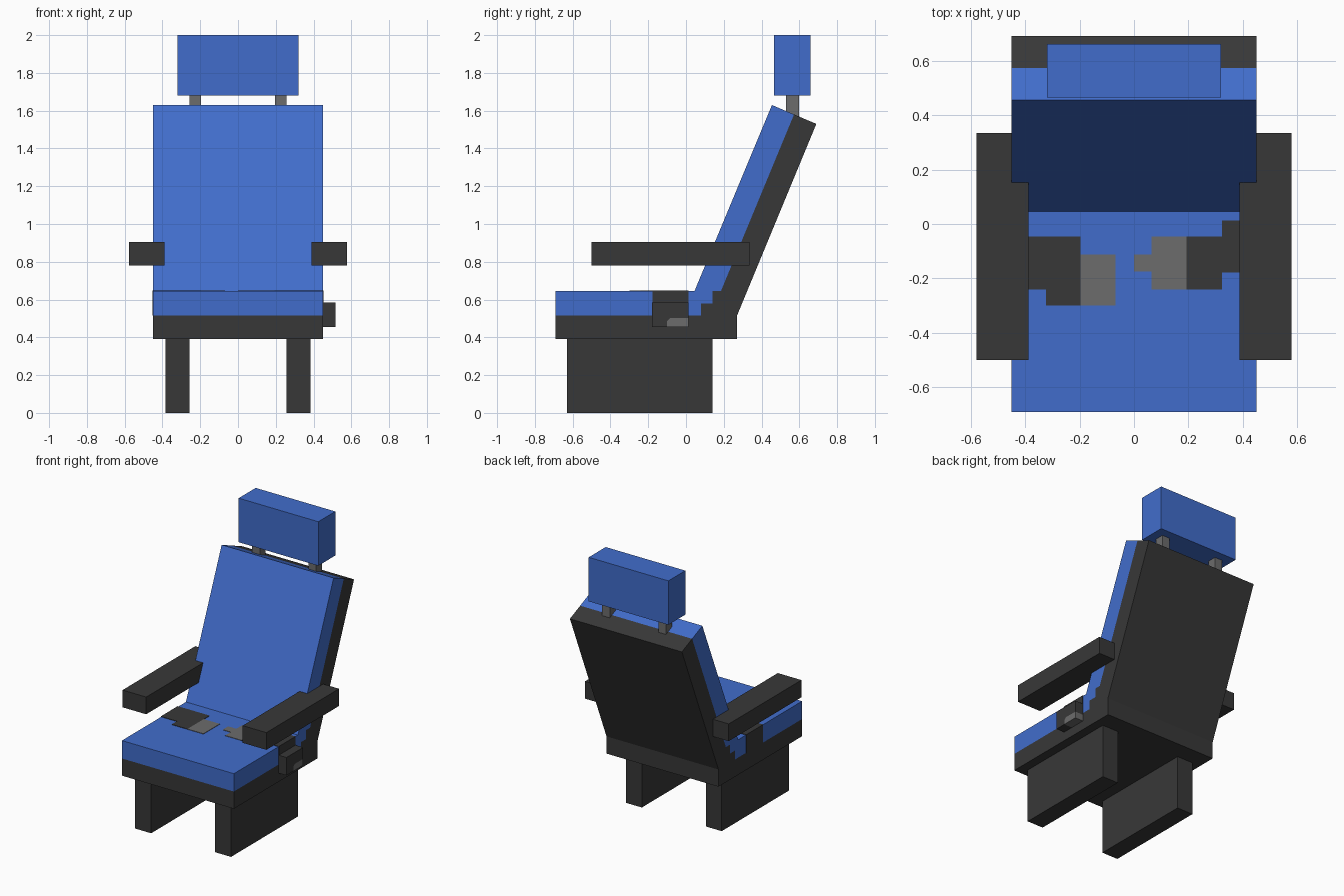
import bpy
import bmesh

cube = bpy.data.objects.get("Cube")
if cube:
    bpy.data.objects.remove(cube, do_unlink=True)


def material(name, rgb):
    m = bpy.data.materials.new(name)
    m.use_nodes = True
    m.diffuse_color = (*rgb, 1)
    bsdf = next(n for n in m.node_tree.nodes if n.type == 'BSDF_PRINCIPLED')
    bsdf.inputs["Base Color"].default_value = (*rgb, 1)
    bsdf.inputs["Roughness"].default_value = 0.8
    return m


BLUE = material("blue fabric", (0.053, 0.152, 0.600))
DARK = material("charcoal", (0.039, 0.039, 0.039))
GREY = material("grey metal", (0.150, 0.150, 0.150))


def extrude_x(name, profile, x0, x1, mat):
    """Extrude a closed (y, z) profile from x0 to x1."""
    bm = bmesh.new()
    face = bm.faces.new([bm.verts.new((x0, y, z)) for y, z in profile])
    ext = bmesh.ops.extrude_face_region(bm, geom=[face])
    verts = [v for v in ext["geom"] if isinstance(v, bmesh.types.BMVert)]
    bmesh.ops.translate(bm, verts=verts, vec=(x1 - x0, 0, 0))
    bmesh.ops.recalc_face_normals(bm, faces=bm.faces)
    mesh = bpy.data.meshes.new(name)
    bm.to_mesh(mesh)
    bm.free()
    mesh.materials.append(mat)
    obj = bpy.data.objects.new(name, mesh)
    bpy.context.scene.collection.objects.link(obj)
    return obj


def box(name, x, y, z, mat):
    return extrude_x(name, [(y[0], z[0]), (y[1], z[0]), (y[1], z[1]), (y[0], z[1])],
                     x[0], x[1], mat)


W = 0.45          # half width of the seat
SEAT_Z = 0.645    # top of the seat cushion
T = 0.003         # thickness of the flat belt pieces

# Stepped joint where the cushions meet the frame
steps = [(0.08, 0.515), (0.08, 0.58), (0.14, 0.58), (0.14, SEAT_Z)]
frame_front = [(0.185, SEAT_Z), (0.572, 1.58)]

# Shell: seat pan and reclined back in one profile
extrude_x("seat_frame",
          [(-0.69, 0.39), (0.27, 0.39), (0.27, 0.515), (0.69, 1.53)]
          + frame_front[::-1] + steps[::-1] + [(-0.69, 0.515)], -W, W, DARK)

# Cushions
extrude_x("seat_cushion", [(-0.69, 0.515)] + steps + [(-0.69, SEAT_Z)], -W, W, BLUE)
extrude_x("back_cushion", [(0.045, SEAT_Z)] + frame_front + [(0.455, 1.63)], -W, W, BLUE)
box("headrest", (-0.32, 0.32), (0.465, 0.66), (1.68, 2.0), BLUE)

# Paired parts
for side, s in (("left", 1), ("right", -1)):
    def span(a, b):
        return (a, b) if s > 0 else (-b, -a)
    box(side + "_leg", span(0.257, 0.385), (-0.63, 0.14), (0, 0.39), DARK)
    box(side + "_armrest", span(0.388, 0.578), (-0.5, 0.335), (0.78, 0.905), DARK)
    box(side + "_headrest_post", span(0.195, 0.257), (0.53, 0.597), (1.54, 1.68), GREY)

# Lap belt lying flat on the cushion: name, x range, y range, colour
top = (SEAT_Z, SEAT_Z + T)
for name, x, y, mat in (
        ("left_strap_outer", (0.323, W + T), (-0.178, 0.013), DARK),
        ("left_strap_inner", (0.193, 0.323), (-0.24, -0.045), DARK),
        ("left_belt_plate", (0.065, 0.193), (-0.24, -0.045), GREY),
        ("left_belt_tongue", (0.0, 0.065), (-0.175, -0.112), GREY),
        ("right_strap_outer", (-W - T, -0.323), (-0.24, -0.045), DARK),
        ("right_strap_inner", (-0.323, -0.197), (-0.30, -0.045), DARK),
        ("right_belt_plate", (-0.197, -0.068), (-0.30, -0.112), GREY)):
    box(name, x, y, top, mat)

# Belt running down the sides of the cushion
box("left_strap_side", (W, W + T), (-0.178, 0.013), (0.515, SEAT_Z), DARK)
box("right_strap_side", (-W - T, -W), (-0.24, -0.045), (0.515, SEAT_Z), DARK)

# Belt anchor on the left side with a metal lower corner
extrude_x("belt_anchor",
          [(-0.18, 0.455), (-0.1, 0.455), (-0.1, 0.487), (-0.085, 0.502),
           (0.013, 0.502), (0.013, 0.585), (-0.18, 0.585)], W, 0.515, DARK)
extrude_x("belt_anchor_corner",
          [(-0.1, 0.455), (0.013, 0.455), (0.013, 0.502), (-0.085, 0.502),
           (-0.1, 0.487)], W, 0.515, GREY)
